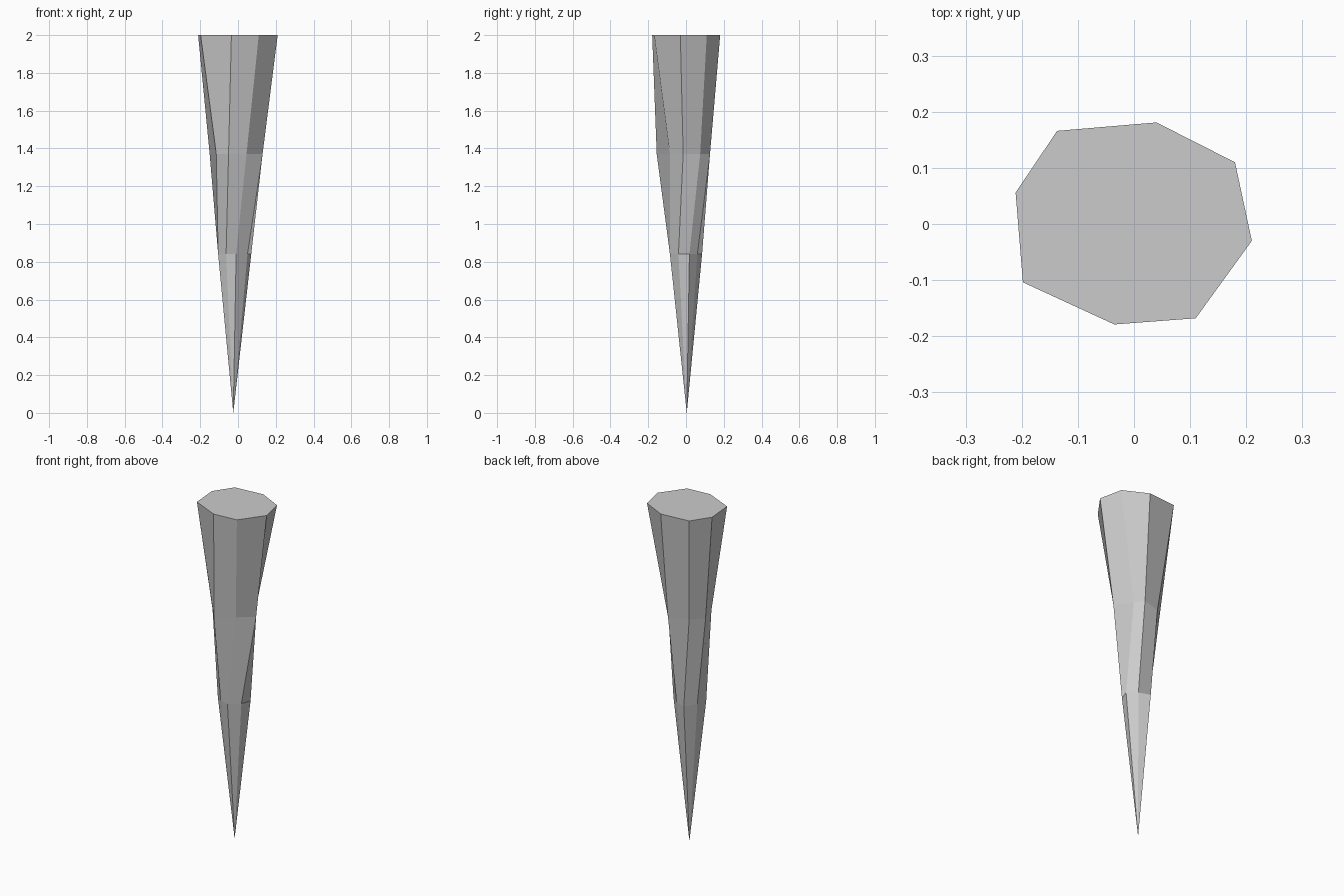
import bpy, bmesh

if "Cube" in bpy.data.objects:
    bpy.data.objects.remove(bpy.data.objects["Cube"])

# Octagonal cross-sections, from flat cap down to the lower break
sections = [
    (2.0, [(-.211, .056), (-.198, -.104), (-.035, -.179), (.11, -.168),
           (.21, -.03), (.18, .11), (.04, .181), (-.137, .166)]),
    (1.37, [(-.15, .03), (-.115, -.075), (-.05, -.155), (.045, -.085),
            (.13, -.015), (.065, .075), (.03, .127), (-.085, .092)]),
    (0.84, [(-.087, .018), (-.105, -.04), (-.063, -.073), (-.01, -.085),
            (.05, -.04), (.07, .018), (.02, .06), (-.045, .085)]),
]
tip_point = (-.025, .004, 0)

bm = bmesh.new()
rings = [[bm.verts.new((x, y, z)) for x, y in pts] for z, pts in sections]
tip = bm.verts.new(tip_point)

# Flat cap
bm.faces.new(rings[0])

# Faceted sides and pointed end
for i in range(8):
    j = (i + 1) % 8
    for upper, lower in zip(rings, rings[1:]):
        bm.faces.new((upper[i], lower[i], lower[j], upper[j]))
    bm.faces.new((rings[-1][i], tip, rings[-1][j]))

bmesh.ops.recalc_face_normals(bm, faces=bm.faces)
mesh = bpy.data.meshes.new("stalactite")
bm.to_mesh(mesh)
bm.free()
bpy.context.collection.objects.link(bpy.data.objects.new("stalactite", mesh))
